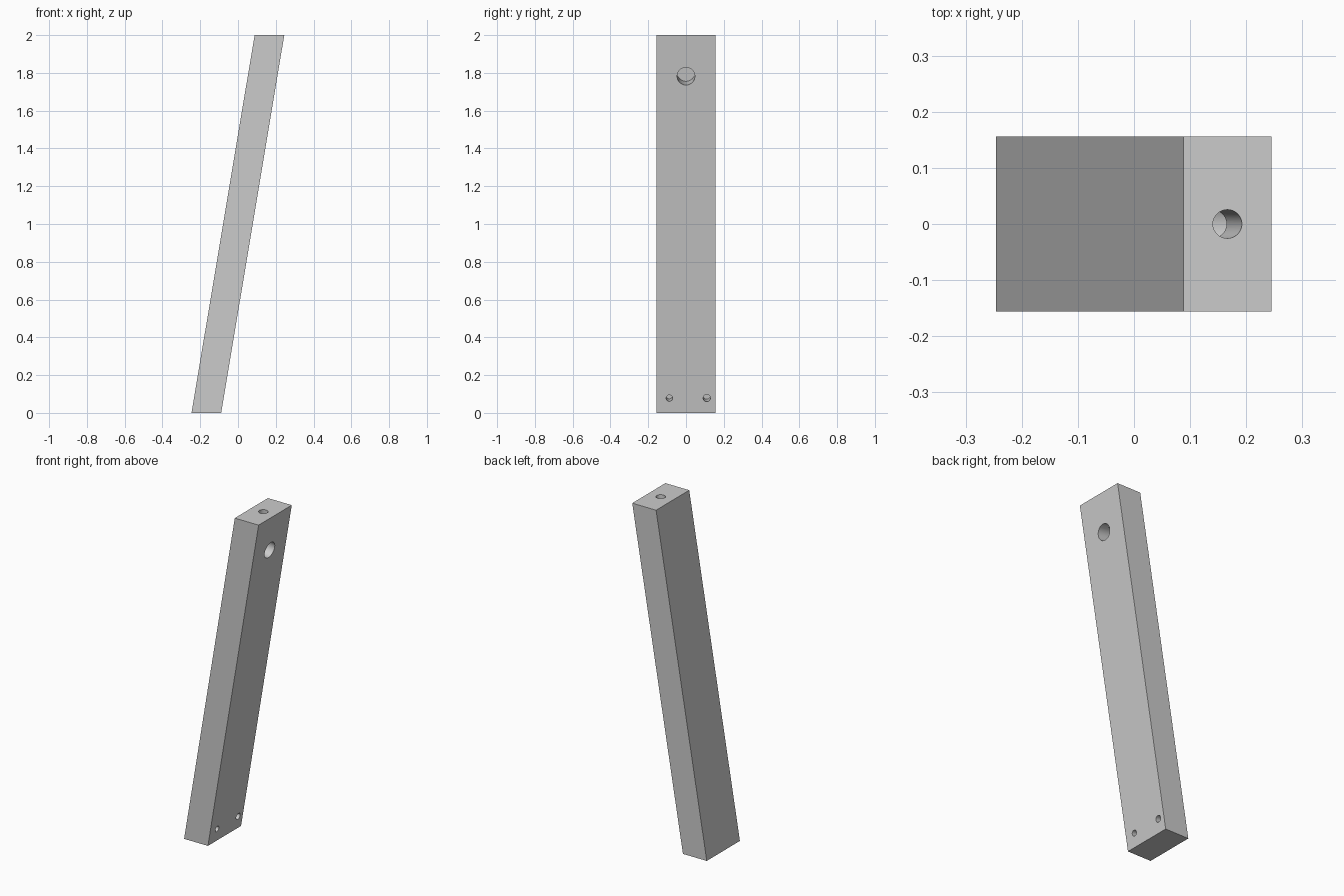
import bpy, bmesh
from math import atan2
from mathutils import Vector

if "Cube" in bpy.data.objects:
    bpy.data.objects.remove(bpy.data.objects["Cube"])

H, HALF_Y = 2.0, 0.156
X0, X1, WIDTH = -0.246, 0.088, 0.157      # left edge at bottom / top, cut width
LEAN = Vector((X1 - X0, 0, H)).normalized()          # axis of the leg
INWARD = Vector((-LEAN.z, 0, LEAN.x))                # into the right face


def face_point(y, z):
    """Point on the leaning right-hand face."""
    return Vector((X0 + WIDTH + (X1 - X0) * z / H, y, z))


# Slanted leg: parallelogram profile extruded along y
bm = bmesh.new()
profile = [(X0, 0), (X0 + WIDTH, 0), (X1 + WIDTH, H), (X1, H)]
face = bm.faces.new([bm.verts.new((x, -HALF_Y, z)) for x, z in profile])
ext = bmesh.ops.extrude_face_region(bm, geom=[face])
bmesh.ops.translate(bm, vec=(0, 2 * HALF_Y, 0),
                    verts=[v for v in ext["geom"] if isinstance(v, bmesh.types.BMVert)])
bmesh.ops.recalc_face_normals(bm, faces=bm.faces)
mesh = bpy.data.meshes.new("slanted_leg")
bm.to_mesh(mesh)
bm.free()
leg = bpy.data.objects.new("slanted_leg", mesh)
bpy.context.collection.objects.link(leg)


def drill(name, start, direction, radius, depth, sides=48):
    """Blind hole cut into the leg from a surface point."""
    over = 0.05
    mid = start + direction * (depth - over) / 2
    bpy.ops.mesh.primitive_cylinder_add(vertices=sides, radius=radius,
                                        depth=depth + over, location=mid)
    cutter = bpy.context.object
    cutter.name = name
    cutter.rotation_euler = (0, atan2(direction.x, direction.z), 0)
    cutter.hide_render = True
    cutter.display_type = 'WIRE'
    mod = leg.modifiers.new(name, 'BOOLEAN')
    mod.operation, mod.solver, mod.object = 'DIFFERENCE', 'EXACT', cutter
    bpy.context.view_layer.objects.active = leg
    bpy.ops.object.modifier_apply(modifier=name)
    bpy.data.objects.remove(cutter)


# Barrel-nut hole, bolt hole from the top that meets it, two dowel holes
drill("barrel_hole", face_point(0, 1.782), INWARD, 0.047, 0.12)
drill("bolt_hole", Vector((X1 + WIDTH / 2, 0, H)), -LEAN, 0.0255, 0.2)
for y, r in ((-0.088, 0.017), (0.11, 0.019)):
    drill("dowel_hole", face_point(y, 0.078), INWARD, r, 0.08, 32)

# Smooth hole walls, crisp edges
bpy.ops.object.select_all(action='DESELECT')
leg.select_set(True)
bpy.context.view_layer.objects.active = leg
bpy.ops.object.shade_smooth_by_angle()
